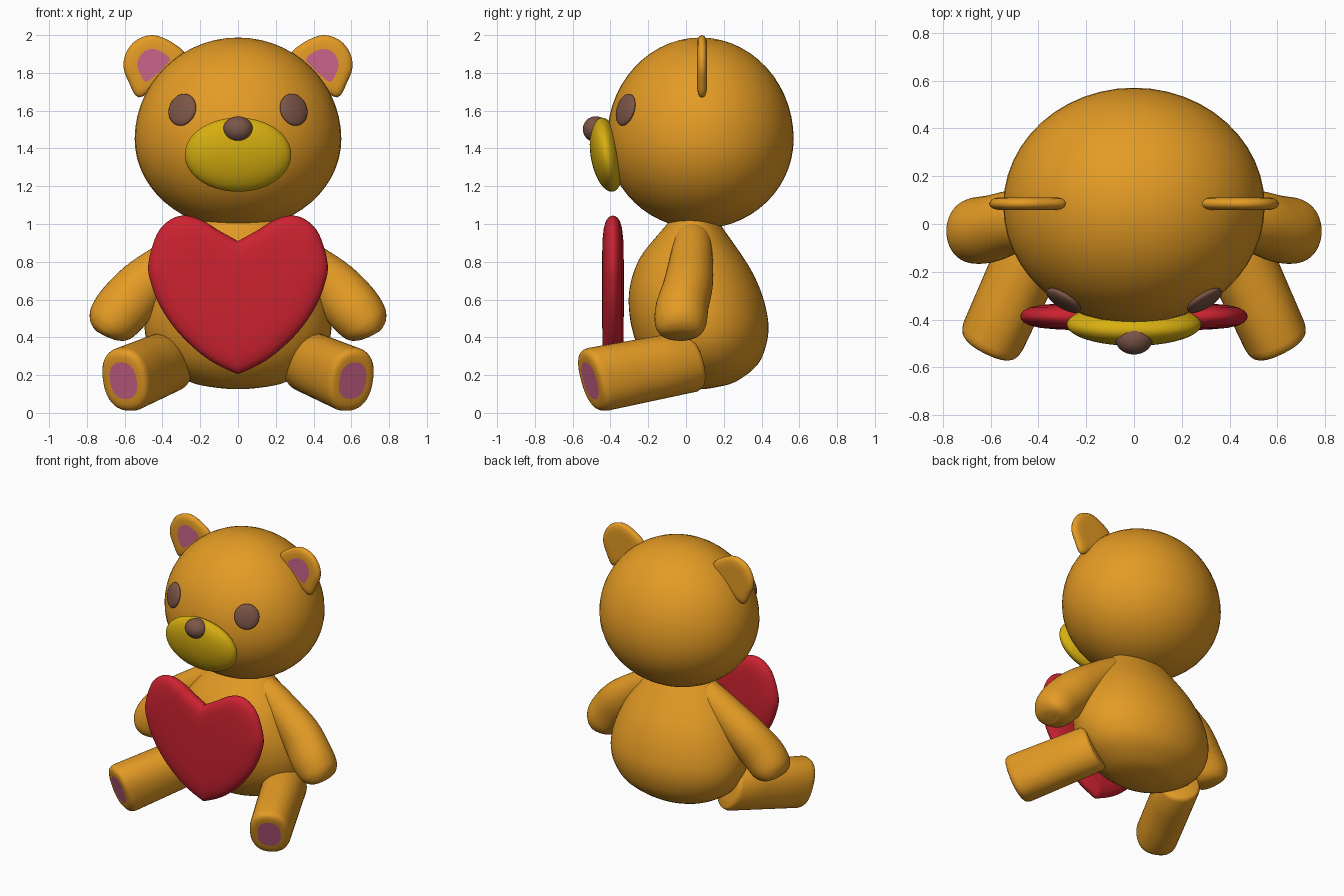
import bpy, bmesh, math
from mathutils import Vector

if "Cube" in bpy.data.objects:
    bpy.data.objects.remove(bpy.data.objects["Cube"])


def material(name, rgb):
    m = bpy.data.materials.new(name)
    m.diffuse_color = (*rgb, 1)
    m.use_nodes = True
    m.node_tree.nodes["Principled BSDF"].inputs["Base Color"].default_value = m.diffuse_color
    return m


FUR = material("golden brown", (0.78, 0.33, 0.018))
YELLOW = material("yellow", (0.68, 0.43, 0.005))
RED = material("red", (0.61, 0.016, 0.03))
PINK = material("pink", (0.6, 0.125, 0.255))
BROWN = material("dark brown", (0.2, 0.092, 0.063))


def spline(pts, n, closed=False):
    """Catmull-Rom through tuples of any length."""
    k, out = len(pts), []
    get = (lambda i: pts[i % k]) if closed else (lambda i: pts[max(0, min(k - 1, i))])
    for i in range(k if closed else k - 1):
        for j in range(n):
            t = j / n
            out.append(tuple(
                0.5 * (2 * b + (c - a) * t + (2 * a - 5 * b + 4 * c - d) * t * t
                       + (3 * b - a - 3 * c + d) * t ** 3)
                for a, b, c, d in zip(get(i - 1), get(i), get(i + 1), get(i + 2))))
    if not closed:
        out.append(tuple(pts[-1]))
    return out


def oval(c, u, v, n=40, power=1.0):
    """Ellipse, or a squarer oval when power is below 1."""
    soft = lambda a: math.copysign(abs(a) ** power, a)
    angles = [2 * math.pi * i / n for i in range(n)]
    return [c + u * soft(math.cos(a)) + v * soft(math.sin(a)) for a in angles]


def loft(name, rings, mats, accent_bands=0, angle=50):
    """Skin rings and cap both ends; the last cap and bands take the second material."""
    bm = bmesh.new()
    rows = [[bm.verts.new(p) for p in r] for r in rings]
    n = len(rows[0])
    for k in range(len(rows) - 1):
        for i in range(n):
            j = (i + 1) % n
            f = bm.faces.new((rows[k][i], rows[k][j], rows[k + 1][j], rows[k + 1][i]))
            f.material_index = int(k >= len(rows) - 1 - accent_bands and accent_bands > 0)
    bm.faces.new(rows[0])
    bm.faces.new(rows[-1]).material_index = len(mats) - 1
    bmesh.ops.recalc_face_normals(bm, faces=bm.faces)
    me = bpy.data.meshes.new(name)
    bm.to_mesh(me)
    bm.free()
    for m in mats:
        me.materials.append(m)
    for p in me.polygons:
        p.use_smooth = True
    me.set_sharp_from_angle(angle=math.radians(angle))
    ob = bpy.data.objects.new(name, me)
    bpy.context.collection.objects.link(ob)
    return ob


def ellipsoid(name, loc, radii, mat, rot=(0, 0, 0)):
    bpy.ops.mesh.primitive_uv_sphere_add(segments=48, ring_count=28, location=loc, rotation=rot)
    ob = bpy.context.object
    ob.name = name
    for v in ob.data.vertices:
        v.co = [a * b for a, b in zip(v.co, radii)]
    for p in ob.data.polygons:
        p.use_smooth = True
    ob.data.materials.append(mat)
    return ob


def pillow(name, outline, centre, y, profile, mats, accent_bands=0):
    """Soft plate: outline scaled towards its centre, back to front."""
    steps = [(s, d) for s, d in profile] + [(s, -d) for s, d in reversed(profile[:-1])]
    rings = [[Vector((centre[0] + (px - centre[0]) * s, y + d, centre[1] + (pz - centre[1]) * s))
              for px, pz in outline] for s, d in steps]
    return loft(name, rings, mats, accent_bands)


# Head, a little fuller on top
head = ellipsoid("head", (0, 0.076, 1.45), (0.547, 0.494, 0.537), FUR)
for v in head.data.vertices:
    if v.co.z < 0:
        v.co.z *= 0.475 / 0.537

# Muzzle and nose
ellipsoid("muzzle", (0, -0.42, 1.367), (0.282, 0.085, 0.198), YELLOW, (0.16, 0, 0))
ellipsoid("nose", (0, -0.478, 1.502), (0.079, 0.068, 0.068), BROWN)

# Pear-shaped body: z, half width, front y, back y
body = [(0.126, 0.04, 0.03, 0.1), (0.138, 0.15, -0.04, 0.17), (0.166, 0.26, -0.11, 0.265),
        (0.25, 0.4, -0.2, 0.375), (0.35, 0.472, -0.255, 0.422), (0.45, 0.495, -0.287, 0.437),
        (0.55, 0.488, -0.302, 0.424), (0.65, 0.46, -0.3, 0.394), (0.75, 0.415, -0.275, 0.348),
        (0.85, 0.355, -0.225, 0.285), (1.0, 0.235, -0.1, 0.18), (1.08, 0.16, -0.04, 0.13)]
loft("body", [oval(Vector((0, (f + b) / 2, z)), Vector((w, 0, 0)), Vector((0, (b - f) / 2, 0)), 56)
              for z, w, f, b in spline(body, 3)], [FUR])

# Held heart
half = [(0.1, 0.965), (0.19, 1.02), (0.28, 1.045), (0.36, 1.022), (0.43, 0.945), (0.475, 0.79),
        (0.46, 0.685), (0.41, 0.56), (0.32, 0.43), (0.2, 0.315), (0.1, 0.25)]
right = spline([(0, 0.91)] + half + [(0, 0.205)], 4)
heart = right + [(-x, z) for x, z in reversed(right[1:-1])]
pillow("heart", heart, (0, 0.68), -0.387,
       [(0.05, 0.058), (0.3, 0.058), (0.65, 0.055), (0.82, 0.048), (0.92, 0.037),
        (0.97, 0.024), (0.99, 0.012), (1, 0)], [RED])

ear = [(0.28, 1.895), (0.35, 1.962), (0.45, 2.0), (0.54, 1.972), (0.593, 1.905), (0.606, 1.83),
       (0.58, 1.755), (0.525, 1.67), (0.42, 1.74), (0.34, 1.82)]
# Arm path: x, y, z, radius in the front plane, radius in depth
arm = [(0.12, 0.03, 0.97, 0.07, 0.08), (0.22, 0.035, 0.9, 0.1, 0.1),
       (0.37, 0.025, 0.785, 0.12, 0.118), (0.5, 0.01, 0.675, 0.14, 0.132),
       (0.6, -0.02, 0.565, 0.148, 0.14), (0.665, -0.028, 0.485, 0.137, 0.138),
       (0.695, -0.03, 0.445, 0.11, 0.122), (0.71, -0.03, 0.422, 0.07, 0.098),
       (0.715, -0.03, 0.413, 0.03, 0.06)]

for s, side in ((1, "left"), (-1, "right")):
    # Ear with pink inner face
    pillow("ear_" + side, [(s * x, z) for x, z in spline(ear, 4, True)], (s * 0.45, 1.845), 0.085,
           [(0.2, 0.026), (0.53, 0.026), (0.75, 0.026), (0.89, 0.021), (0.97, 0.012), (1, 0)],
           [FUR, PINK], 1)

    # Eye, lying on the head surface
    eye = ellipsoid("eye_" + side, (s * 0.295, -0.32, 1.605), (0.083, 0.087, 0.026), BROWN)
    eye.rotation_euler = Vector((s * 0.99, -1.61, 0.5)).to_track_quat('Z', 'Y').to_euler()

    # Arm swept down to a blunt paw
    path = spline(arm, 4)
    rings = []
    for i, (x, y, z, r, ry) in enumerate(path):
        a, b = path[max(i - 1, 0)], path[min(i + 1, len(path) - 1)]
        d = Vector((b[0] - a[0], 0, b[2] - a[2])).normalized()
        rings.append(oval(Vector((s * x, y, z)), Vector((-s * d.z, 0, d.x)) * r,
                          Vector((0, ry, 0))))
    loft("arm_" + side, rings, [FUR])

    # Leg ending in a tilted sole with a pink pad
    hip, foot = Vector((s * 0.36, 0.035, 0.275)), Vector((s * 0.607, -0.508, 0.17))
    n = Vector((s * 0.43, -0.86, -0.29)).normalized()
    u = Vector((0.895, s * 0.447, 0))
    v = (Vector((0, 0, 1)) - n * n.z).normalized()
    rings = []
    for t, k in ((0, 0.3), (0, 0.85), (0.012, 0.94), (0.05, 1), (0.35, 1), (0.65, 1), (0.92, 1),
                 (0.955, 0.975), (0.98, 0.92), (0.993, 0.84), (1, 0.74), (1, 0.58), (1, 0.2)):
        rings.append(oval(hip.lerp(foot, t), u * k * (0.148 - 0.012 * t),
                          v * k * (0.165 + 0.01 * t), 40, 1 - 0.15 * t))
    loft("leg_" + side, rings, [FUR, PINK], 1)
